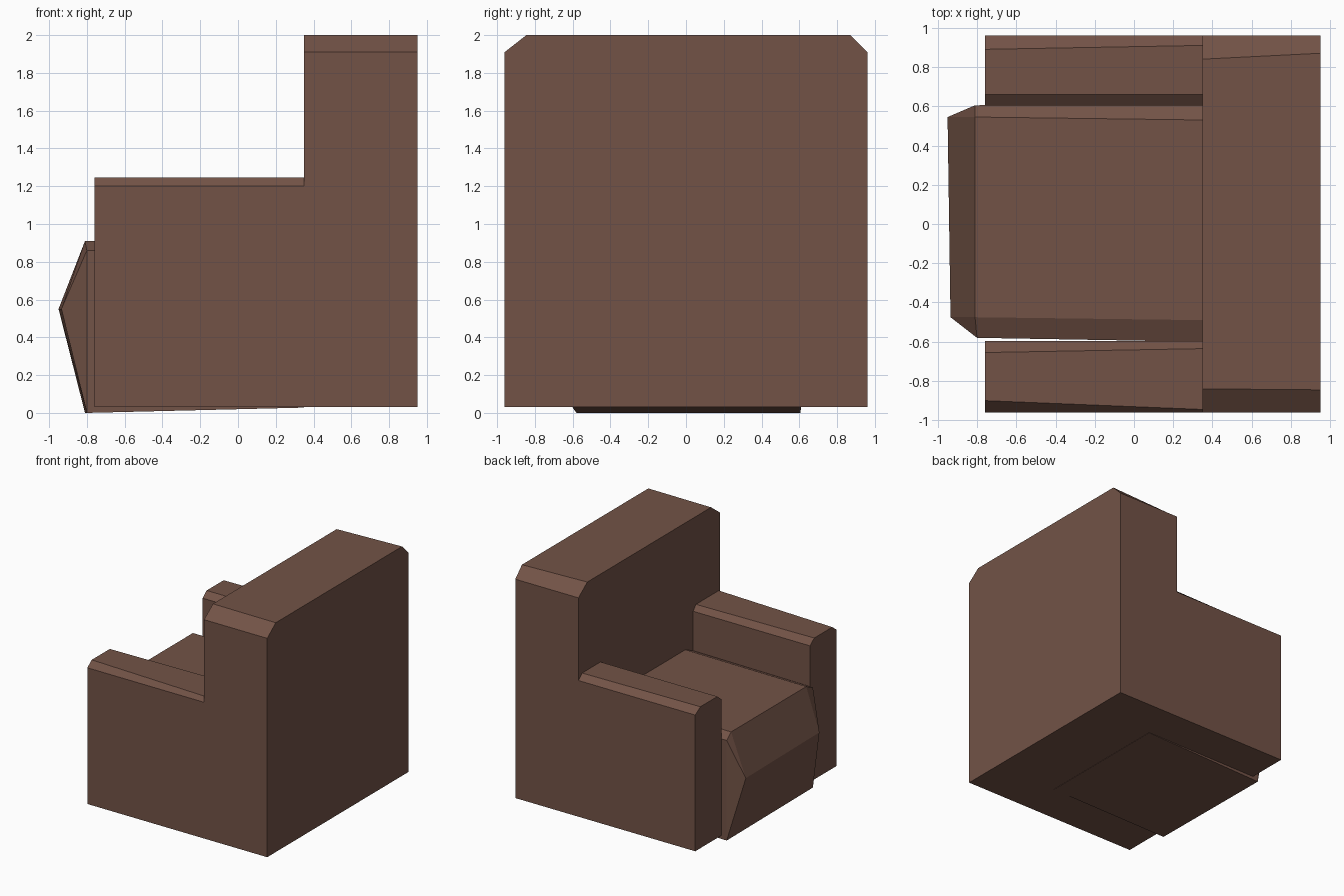
import bpy, bmesh

if "Cube" in bpy.data.objects:
    bpy.data.objects.remove(bpy.data.objects["Cube"])

brown = bpy.data.materials.new("brown_leather")
brown.diffuse_color = (0.17, 0.086, 0.062, 1)
brown.use_nodes = True
brown.node_tree.nodes["Principled BSDF"].inputs["Base Color"].default_value = brown.diffuse_color


def finish(name, bm):
    bmesh.ops.recalc_face_normals(bm, faces=bm.faces)
    mesh = bpy.data.meshes.new(name)
    bm.to_mesh(mesh)
    bm.free()
    mesh.materials.append(brown)
    obj = bpy.data.objects.new(name, mesh)
    bpy.context.collection.objects.link(obj)
    return obj


def loft(bm, front, back, cap_front=True, cap_back=True):
    """Join two matching outlines of 3D points; returns the front vertices."""
    a = [bm.verts.new(p) for p in front]
    b = [bm.verts.new(p) for p in back]
    n = len(a)
    for i in range(n):
        j = (i + 1) % n
        bm.faces.new((a[i], a[j], b[j], b[i]))
    if cap_front:
        bm.faces.new(a)
    if cap_back:
        bm.faces.new(b)
    return a


def section(x, y0, y1, c0, c1, z0, z1, drop):
    """Block outline at x with both top corners cut at c0 and c1."""
    return [(x, y0, z0), (x, y0, z1 - drop), (x, c0, z1),
            (x, c1, z1), (x, y1, z1 - drop), (x, y1, z0)]


# Tall backrest
bm = bmesh.new()
loft(bm, section(0.35, -0.96, 0.96, -0.84, 0.84, 0.03, 2.0, 0.09),
     section(0.95, -0.96, 0.96, -0.845, 0.87, 0.03, 2.0, 0.09))
finish("backrest", bm)

# Armrests, open where they meet the backrest
arms = [("left_armrest", 0.605, 0.96, (0.66, 0.89), (0.66, 0.91)),
        ("right_armrest", -0.96, -0.597, (-0.90, -0.655), (-0.945, -0.635))]
for name, y0, y1, cut_front, cut_back in arms:
    bm = bmesh.new()
    loft(bm, section(-0.76, y0, y1, *cut_front, 0.03, 1.245, 0.045),
         section(0.35, y0, y1, *cut_back, 0.03, 1.245, 0.045), cap_back=False)
    finish(name, bm)

# Seat cushion with a pointed front
bm = bmesh.new()
front = section(-0.81, -0.58, 0.605, -0.475, 0.545, 0.0, 0.91, 0.05)
front = [(-0.80 if y < -0.5 else x, y, z) for x, y, z in front]
back = section(0.35, -0.60, 0.61, -0.49, 0.53, 0.028, 0.91, 0.05)
p = loft(bm, front, back, cap_front=False)
r0 = bm.verts.new((-0.935, -0.475, 0.55))
r1 = bm.verts.new((-0.95, 0.545, 0.55))
for face in [(p[2], p[3], r1, r0), (p[0], r0, r1, p[5]),
             (p[0], p[1], r0), (p[1], p[2], r0),
             (p[3], p[4], r1), (p[4], p[5], r1)]:
    bm.faces.new(face)
finish("seat_cushion", bm)
